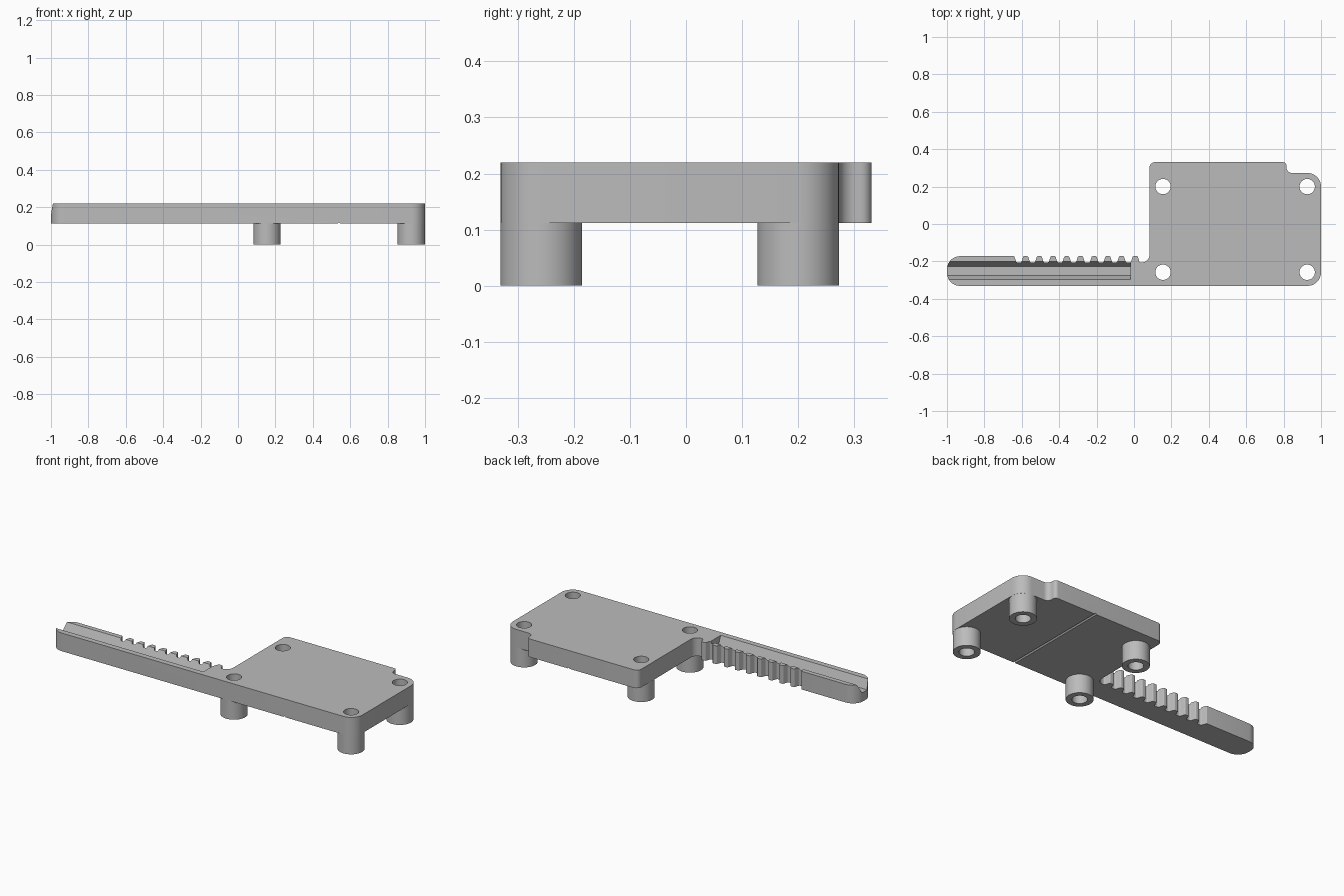
import bpy, bmesh, math
from mathutils import Vector, Matrix

if "Cube" in bpy.data.objects:
    bpy.data.objects.remove(bpy.data.objects["Cube"], do_unlink=True)

BOTTOM, TOP = 0.112, 0.22
FRONT, BACK = -0.331, 0.331
POST_R, HOLE_R = 0.073, 0.041
POSTS = [(x, y) for x in (0.155, 0.926) for y in (-0.258, 0.2)]

grey = bpy.data.materials.new("grey plastic")
grey.use_nodes = True
grey.diffuse_color = (0.5, 0.5, 0.5, 1)
grey.node_tree.nodes["Principled BSDF"].inputs["Base Color"].default_value = (0.5, 0.5, 0.5, 1)


def make_object(name, bm):
    bmesh.ops.recalc_face_normals(bm, faces=bm.faces)
    mesh = bpy.data.meshes.new(name)
    bm.to_mesh(mesh)
    bm.free()
    mesh.materials.append(grey)
    obj = bpy.data.objects.new(name, mesh)
    bpy.context.collection.objects.link(obj)
    return obj


def rounded(corners, steps=8):
    """Replace each (x, y, radius) corner by a tangent arc."""
    points = []
    for i, (x, y, r) in enumerate(corners):
        p = Vector((x, y))
        a = (Vector(corners[i - 1][:2]) - p).normalized()
        b = (Vector(corners[(i + 1) % len(corners)][:2]) - p).normalized()
        half = a.angle(b) / 2
        centre = p + (a + b).normalized() * r / math.sin(half)
        start = p + a * r / math.tan(half) - centre
        end = p + b * r / math.tan(half) - centre
        sweep = start.angle_signed(end)
        for s in range(steps + 1):
            points.append(centre + Matrix.Rotation(-sweep * s / steps, 2) @ start)
    return points


def prism(name, points, direction):
    """Extrude a closed 3D polygon along a direction."""
    bm = bmesh.new()
    face = bm.faces.new([bm.verts.new(p) for p in points])
    extruded = bmesh.ops.extrude_face_region(bm, geom=[face])["geom"]
    bmesh.ops.translate(bm, vec=direction,
                        verts=[v for v in extruded if isinstance(v, bmesh.types.BMVert)])
    return make_object(name, bm)


def cut(target, cutter):
    cutter.hide_render = True
    mod = target.modifiers.new("cut", 'BOOLEAN')
    mod.operation = 'DIFFERENCE'
    mod.solver = 'EXACT'
    mod.object = cutter
    bpy.context.view_layer.objects.active = target
    bpy.ops.object.modifier_apply(modifier=mod.name)
    bpy.data.objects.remove(cutter, do_unlink=True)


# Plate and arm outline, with a stepped back corner
ARM, ROOT, PITCH = -0.172, -0.206, 0.0732
outline = [(-1, FRONT, 0.07), (1, FRONT, POST_R), (1, 0.273, POST_R),
           (0.815, 0.273, 0.03), (0.815, BACK, 0.02), (0.083, BACK, 0.03),
           (0.083, ROOT, 0.042), (0.03, ROOT, 0.009), (0.02, ARM, 0.007)]
# Rack teeth along the back of the arm
for k in range(1, 10):
    c = 0.043 - PITCH * k
    outline += [(c + 0.024, ARM, 0.007), (c + 0.013, ROOT, 0.01),
                (c - 0.013, ROOT, 0.01), (c - 0.024, ARM, 0.007)]
outline.append((-1, ARM, 0.07))
body = prism("plate_with_rack_arm",
             [(p.x, p.y, BOTTOM) for p in rounded(outline)], (0, 0, TOP - BOTTOM))

# Tapered channel along the top of the arm
channel = [(-0.2, 0.3), (-0.2, TOP), (-0.227, 0.166),
           (-0.276, 0.166), (-0.298, TOP), (-0.298, 0.3)]
cut(body, prism("channel_cutter", [(-1.1, y, z) for y, z in channel], (1.08, 0, 0)))

# Narrow score line across the underside
score = [(-0.014, -0.008), (0, 0.008), (0.014, -0.008)]
cut(body, prism("score_cutter", [(0.54 + x, -0.5, BOTTOM + z) for x, z in score], (0, 1, 0)))


def circle(x, y, z, r, n=48):
    return [(x + r * math.cos(math.tau * i / n), y + r * math.sin(math.tau * i / n), z)
            for i in range(n)]


# Screw holes and the hollow posts beneath them
parts = [body]
for i, (x, y) in enumerate(POSTS):
    cut(body, prism("hole_cutter", circle(x, y, 0.05, HOLE_R), (0, 0, 0.3)))
    bm = bmesh.new()
    rings = [[bm.verts.new(p) for p in circle(x, y, z, r)]
             for z, r in ((BOTTOM, POST_R), (0, POST_R), (0, HOLE_R), (BOTTOM, HOLE_R))]
    for a, b in zip(rings, rings[1:] + rings[:1]):
        for j in range(len(a)):
            k = (j + 1) % len(a)
            bm.faces.new((a[j], a[k], b[k], b[j]))
    parts.append(make_object(f"post_{i + 1}", bm))

# Smooth rounded walls, crisp edges
bpy.ops.object.select_all(action='DESELECT')
for obj in parts:
    obj.select_set(True)
bpy.context.view_layer.objects.active = body
bpy.ops.object.shade_smooth_by_angle(angle=math.radians(30))
